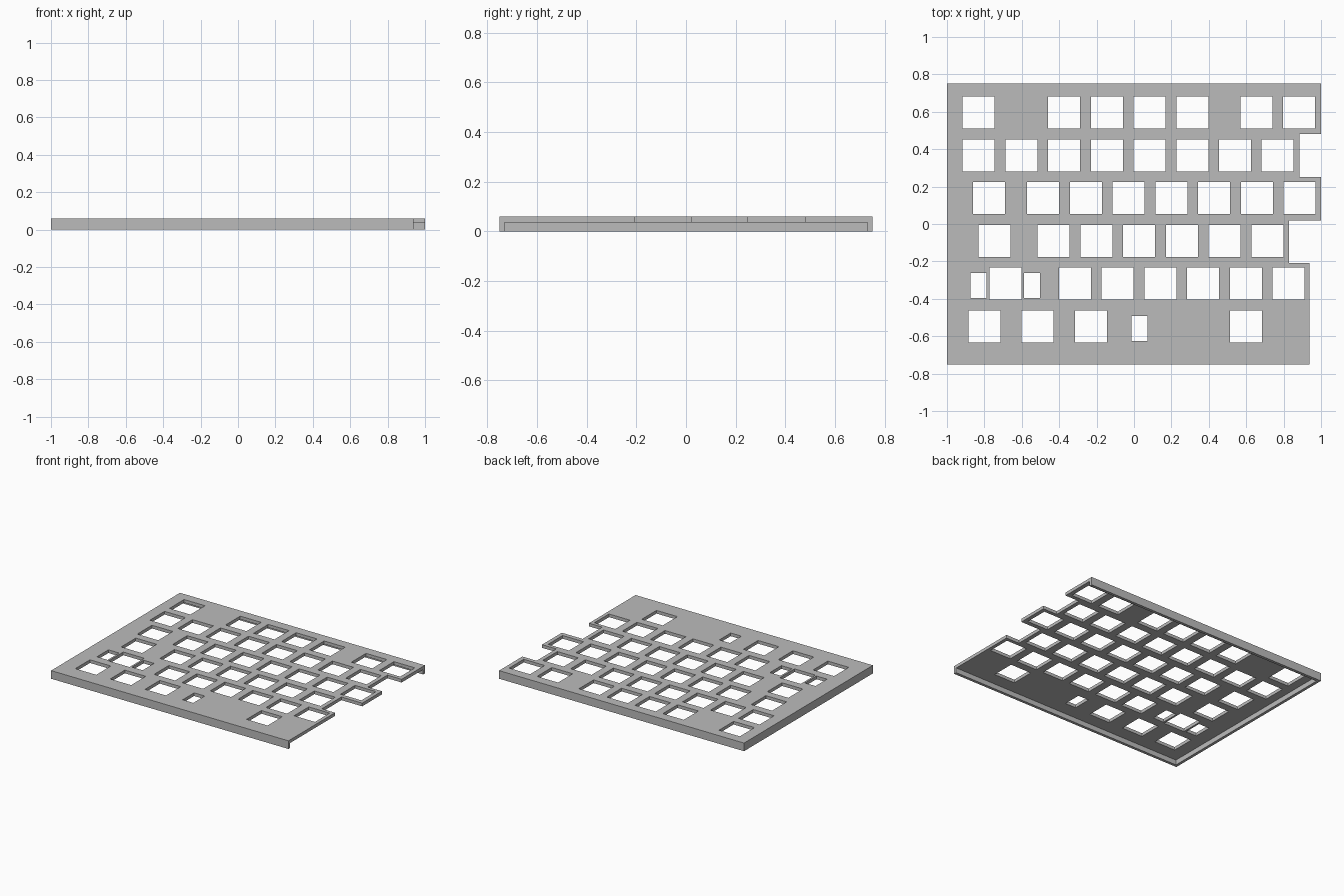
import bpy
import bmesh
from mathutils import Matrix

cube = bpy.data.objects.get("Cube")
if cube:
    bpy.data.objects.remove(cube)

HEIGHT, DEPTH = 0.06, 0.7515
WALL, CEILING = 0.021, 0.0365
PITCH, HOLE = 0.2285, 0.171


def make_object(name, bm):
    bmesh.ops.recalc_face_normals(bm, faces=bm.faces)
    mesh = bpy.data.meshes.new(name)
    bm.to_mesh(mesh)
    bm.free()
    obj = bpy.data.objects.new(name, mesh)
    bpy.context.collection.objects.link(obj)
    return obj


def add_box(bm, x, y, z, sx, sy, sz):
    matrix = Matrix.Translation((x, y, z)) @ Matrix.Diagonal((sx, sy, sz, 1))
    bmesh.ops.create_cube(bm, size=1, matrix=matrix)


def run(start, count):
    return [start + PITCH * i for i in range(count)]


# Solid slab with a stepped right edge
outline = [(-1, -DEPTH), (0.938, -DEPTH), (0.938, -0.208), (0.83, -0.208),
           (0.83, 0.02), (1, 0.02), (1, 0.25), (0.884, 0.25),
           (0.884, 0.48), (1, 0.48), (1, DEPTH), (-1, DEPTH)]
bm = bmesh.new()
base = bm.faces.new([bm.verts.new((x, y, 0)) for x, y in outline])
top = bmesh.ops.extrude_face_region(bm, geom=[base])["geom"]
bmesh.ops.translate(bm, vec=(0, 0, HEIGHT),
                    verts=[v for v in top if isinstance(v, bmesh.types.BMVert)])
plate = make_object("key_plate", bm)

# Pocket underneath, open on the right, leaving three rim walls
bm = bmesh.new()
left, right, low = -1 + WALL, 1.2, -0.2
add_box(bm, (left + right) / 2, 0, (low + CEILING) / 2,
        right - left, 2 * (DEPTH - WALL), CEILING - low)
pocket = make_object("pocket_cutter", bm)

# Switch openings, row by row from the back
rows = [
    [-0.831] + run(-0.373, 4) + run(0.654, 2),
    run(-0.831, 8),
    [-0.774] + run(-0.486, 7),
    [-0.746] + run(-0.43, 6),
    [-0.688] + run(-0.316, 6),
    [-0.8, -0.515, -0.23, 0.599],
]
bm = bmesh.new()
for i, row in enumerate(rows):
    for x in row:
        add_box(bm, x, 0.595 - PITCH * i, 0, HOLE, HOLE, 1)

# Narrow stabiliser slots
for x, y in [(-0.831, -0.329), (-0.545, -0.329), (0.029, -0.558)]:
    add_box(bm, x, y, 0, 0.087, 0.134, 1)
openings = make_object("opening_cutter", bm)

# Cut the slab and discard the cutters
for cutter in (pocket, openings):
    cutter.hide_render = True
    mod = plate.modifiers.new(cutter.name, 'BOOLEAN')
    mod.operation = 'DIFFERENCE'
    mod.solver = 'EXACT'
    mod.object = cutter
bpy.context.view_layer.update()
depsgraph = bpy.context.evaluated_depsgraph_get()
cut_mesh = bpy.data.meshes.new_from_object(plate.evaluated_get(depsgraph))
plate.modifiers.clear()
plate.data = cut_mesh
for cutter in (pocket, openings):
    bpy.data.objects.remove(cutter)

# Plain grey finish
grey = bpy.data.materials.new("plain grey")
grey.use_nodes = True
colour = (0.5, 0.5, 0.5, 1)
grey.diffuse_color = colour
grey.node_tree.nodes["Principled BSDF"].inputs["Base Color"].default_value = colour
plate.data.materials.clear()
plate.data.materials.append(grey)
